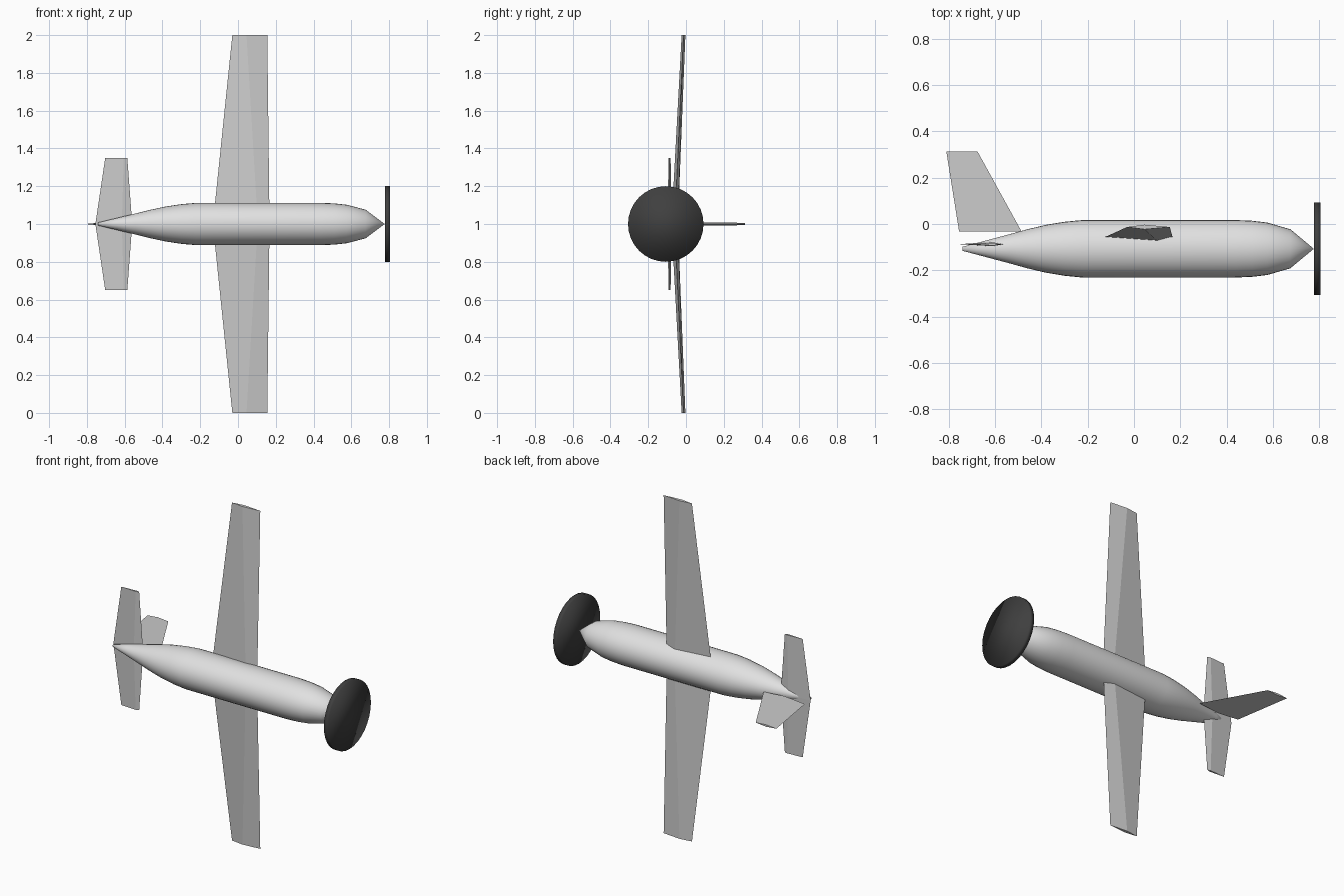
import bpy, bmesh, math

if "Cube" in bpy.data.objects:
    bpy.data.objects.remove(bpy.data.objects["Cube"], do_unlink=True)

AXIS_Y = -0.107
AXIS_Z = 1.0


def material(name, value):
    mat = bpy.data.materials.new(name)
    mat.use_nodes = True
    colour = (value, value, value, 1)
    mat.diffuse_color = colour
    mat.node_tree.nodes["Principled BSDF"].inputs["Base Color"].default_value = colour
    return mat


def loft(name, rings, mat, smooth=False):
    """Skin a list of equal-sized point rings and cap both ends."""
    bm = bmesh.new()
    loops = [[bm.verts.new(p) for p in ring] for ring in rings]
    for a, b in zip(loops, loops[1:]):
        for i in range(len(a)):
            j = (i + 1) % len(a)
            bm.faces.new((a[i], a[j], b[j], b[i]))
    bm.faces.new(loops[0])
    bm.faces.new(loops[-1])
    bmesh.ops.recalc_face_normals(bm, faces=bm.faces)
    mesh = bpy.data.meshes.new(name)
    bm.to_mesh(mesh)
    bm.free()
    mesh.materials.append(mat)
    for poly in mesh.polygons:
        poly.use_smooth = smooth
    obj = bpy.data.objects.new(name, mesh)
    bpy.context.collection.objects.link(obj)
    return obj


def circle(x, ry, rz, sides=32):
    angles = [math.tau * i / sides for i in range(sides)]
    return [(x, AXIS_Y + ry * math.cos(a), AXIS_Z + rz * math.sin(a)) for a in angles]


def section(span, back, ridge, front, mid, half):
    """Diamond aerofoil across the wing."""
    return [(back, mid, span), (ridge, mid + half, span),
            (front, mid, span), (ridge, mid - half, span)]


body_mat = material("pale grey paint", 0.75)
wing_mat = material("mid grey paint", 0.6)
prop_mat = material("dark grey", 0.05)

# Fuselage: slightly taller than wide, pointed at both ends
profile = [(-0.74, 0.008), (-0.64, 0.032), (-0.54, 0.056), (-0.46, 0.076),
           (-0.38, 0.093), (-0.3, 0.105), (-0.22, 0.112), (0.435, 0.112),
           (0.51, 0.109), (0.575, 0.102), (0.675, 0.076), (0.775, 0.001)]
loft("fuselage", [circle(x, r * 1.11, r) for x, r in profile], body_mat, True)

# Propeller disc
loft("propeller_disc", [circle(0.777, 0.2, 0.2), circle(0.805, 0.2, 0.2)], prop_mat, True)

# Wings and tailplanes, mirrored about the body axis
for side, word in ((1, "left"), (-1, "right")):
    loft(word + "_wing", [
        section(AXIS_Z, -0.133, 0.105, 0.167, -0.06, 0.017),
        section(AXIS_Z + side, -0.03, 0.045, 0.155, -0.013, 0.01)], wing_mat)
    loft(word + "_tailplane", [
        section(AXIS_Z, -0.755, -0.615, -0.56, -0.087, 0.009),
        section(AXIS_Z + side * 0.35, -0.703, -0.605, -0.586, -0.087, 0.006)], wing_mat)

# Tail fin
fin = []
for y, back, front, half in ((-0.033, -0.755, -0.485, 0.011), (0.312, -0.81, -0.675, 0.006)):
    mid = (back + front) / 2
    fin.append([(back, y, AXIS_Z), (mid, y, AXIS_Z + half),
                (front, y, AXIS_Z), (mid, y, AXIS_Z - half)])
loft("tail_fin", fin, wing_mat)
